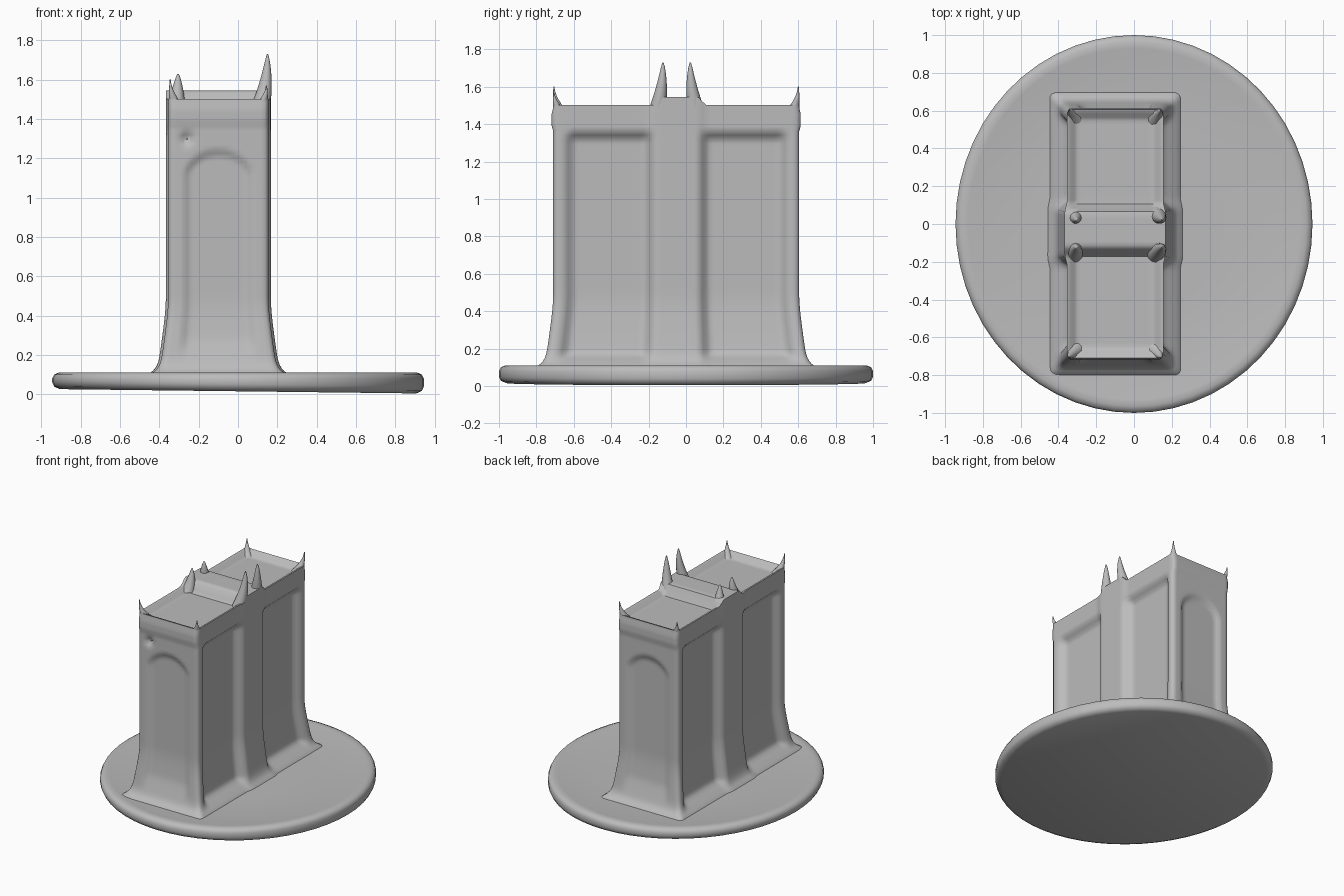
import bpy, bmesh, math

if "Cube" in bpy.data.objects:
    bpy.data.objects.remove(bpy.data.objects["Cube"], do_unlink=True)

stone = bpy.data.materials.new("grey_stone")
stone.use_nodes = True
stone.diffuse_color = (0.5, 0.5, 0.5, 1)
stone.node_tree.nodes["Principled BSDF"].inputs["Base Color"].default_value = (0.5, 0.5, 0.5, 1)

X0, X1, Y0, Y1 = -0.355, 0.155, -0.71, 0.605    # tower footprint
XC = (X0 + X1) / 2
BAY = -0.05                                     # middle of the centre bay
NX, NY, NZ = 26, 66, 70


def finish(bm, name, angle=50):
    bmesh.ops.recalc_face_normals(bm, faces=bm.faces[:])
    mesh = bpy.data.meshes.new(name)
    bm.to_mesh(mesh)
    bm.free()
    mesh.materials.append(stone)
    ob = bpy.data.objects.new(name, mesh)
    bpy.context.collection.objects.link(ob)
    bpy.ops.object.select_all(action='DESELECT')
    ob.select_set(True)
    bpy.context.view_layer.objects.active = ob
    bpy.ops.object.shade_smooth_by_angle(angle=math.radians(angle))
    return ob


def step(a, b, v):
    t = min(1, max(0, (v - a) / (b - a)))
    return t * t * (3 - 2 * t)


def window(lo, hi, soft, v):
    return step(lo, lo + soft, v) * (1 - step(hi - soft, hi, v))


def bridge(bm, a, b):
    n = len(a)
    for i in range(n):
        bm.faces.new((a[i], a[(i + 1) % n], b[(i + 1) % n], b[i]))


# Round base plate with a soft raised rim
def base_plate():
    bm = bmesh.new()
    profile = [(0.96, 0.015), (0.99, 0.028), (1, 0.05), (1, 0.08), (0.99, 0.1),
               (0.965, 0.11), (0.93, 0.109), (0.88, 0.1), (0.5, 0.1)]
    rings = []
    for r, z in profile:
        ring = []
        for k in range(56):
            a = math.tau * k / 56
            x = 0.945 * r * math.cos(a)
            tilt = -0.012 * x if z < 0.06 else 0
            ring.append(bm.verts.new((x, r * math.sin(a), z + tilt)))
        rings.append(ring)
    for a, b in zip(rings, rings[1:]):
        bridge(bm, a, b)
    bm.faces.new(rings[0])
    bm.faces.new(rings[-1])
    finish(bm, "base_plate")


# Outward shape of the walls
def flare(z):
    return 0.06 * math.exp(-max(0, z - 0.1) / 0.03) + 0.035 * (1 - step(0.1, 0.5, z))


def side_relief(y, z):
    panels = window(-0.66, -0.16, 0.07, y) + window(0.06, 0.56, 0.07, y)
    bay = window(-0.22, 0.12, 0.06, y)
    return 0.012 * bay - 0.045 * panels * window(0.12, 1.37, 0.06, z)


def end_relief(x, z, front):
    across = min(1, abs(x - XC) / 0.18)
    arch_top = 1.08 + 0.17 * math.sqrt(1 - across ** 2)
    panel = (1 - step(0.8, 1, across)) * (1 - step(arch_top - 0.04, arch_top, z))
    frieze = window(1.36, 1.49, 0.03, z)
    dent = math.exp(-((x + 0.26) ** 2 + (z - 1.3) ** 2) / 0.0006) if front else 0
    return 0.008 * frieze - 0.02 * panel * step(0.15, 0.3, z) - 0.035 * dent


# Roof with two sunken pans and a raised saddle across the middle
def roof(x, y):
    edge = min(x - X0, X1 - x, y - Y0, Y1 - y)
    saddle = window(-0.17, 0.11, 0.05, y)
    pan = 0.04 * step(0.01, 0.05, edge)
    return 1.503 - pan * (1 - saddle) + 0.042 * saddle


def tower():
    bm = bmesh.new()
    loop = ([(i, 0) for i in range(NX)] + [(NX, j) for j in range(NY)]
            + [(i, NY) for i in range(NX, 0, -1)] + [(0, j) for j in range(NY, 0, -1)])

    def plan(i, j):
        return X0 + (X1 - X0) * i / NX, Y0 + (Y1 - Y0) * j / NY

    def wall_point(i, j, z):
        x, y = plan(i, j)
        px, py = x, y
        corner = i in (0, NX) and j in (0, NY)
        if i in (0, NX):
            px += (1 if i else -1) * (side_relief(y, z) - 0.008 * corner)
        if j in (0, NY):
            py += (1 if j else -1) * (end_relief(x, z, j == 0) - 0.008 * corner)
        f = flare(z)
        px += f * (x - XC) / (X1 - XC)
        py += f * (y - BAY) / (Y1 - BAY)
        return px, py

    rings = []
    for k in range(NZ + 1):
        t = k / NZ
        ring = []
        for i, j in loop:
            top = roof(*plan(i, j))
            z = 0.08 + (top - 0.08) * t ** 1.15
            ring.append(bm.verts.new((*wall_point(i, j, z), z)))
        rings.append(ring)
    for a, b in zip(rings, rings[1:]):
        bridge(bm, a, b)
    bm.faces.new(rings[0])

    cap = dict(zip(loop, rings[-1]))
    for i in range(1, NX):
        for j in range(1, NY):
            x, y = plan(i, j)
            cap[i, j] = bm.verts.new((x, y, roof(x, y)))
    for i in range(NX):
        for j in range(NY):
            bm.faces.new((cap[i, j], cap[i + 1, j], cap[i + 1, j + 1], cap[i, j + 1]))
    finish(bm, "tower")


# Thin pinnacle that sweeps from a broad foot to an offset tip
def pinnacle(name, foot, radius, tip, power):
    bm = bmesh.new()
    rings = []
    for k in range(11):
        t = k / 10
        lean = 1 - (1 - t) ** 2
        r = radius * ((1 - t) ** power * 0.93 + 0.07)
        cx = foot[0] + (tip[0] - foot[0]) * lean
        cy = foot[1] + (tip[1] - foot[1]) * lean
        z = foot[2] + (tip[2] - foot[2]) * t
        rings.append([bm.verts.new((cx + r * math.cos(math.tau * n / 12),
                                    cy + r * math.sin(math.tau * n / 12), z))
                      for n in range(12)])
    for a, b in zip(rings, rings[1:]):
        bridge(bm, a, b)
    bm.faces.new(rings[0])
    bm.faces.new(rings[-1])
    finish(bm, name, 70)


base_plate()
tower()

# Corner and bay pinnacles
for side, sx, edge_x, bay_top in (("right", 1, X0, 1.63), ("left", -1, X1, 1.73)):
    for end, sy, edge_y in (("front", 1, Y0), ("back", -1, Y1)):
        corner_top = 1.6 if (side == "right") == (end == "front") else 1.57
        pinnacle(f"{end}_{side}_corner_pinnacle",
                 (edge_x + sx * 0.05, edge_y + sy * 0.05, 1.45), 0.045,
                 (edge_x + sx * 0.01, edge_y + sy * 0.004, corner_top), 1.6)
        pinnacle(f"{end}_{side}_bay_pinnacle",
                 (edge_x + sx * 0.038, BAY - sy * 0.105, 1.47), 0.048,
                 (edge_x + sx * 0.005 if side == "left" else edge_x + sx * 0.05,
                  BAY - sy * 0.073, bay_top), 0.8)
